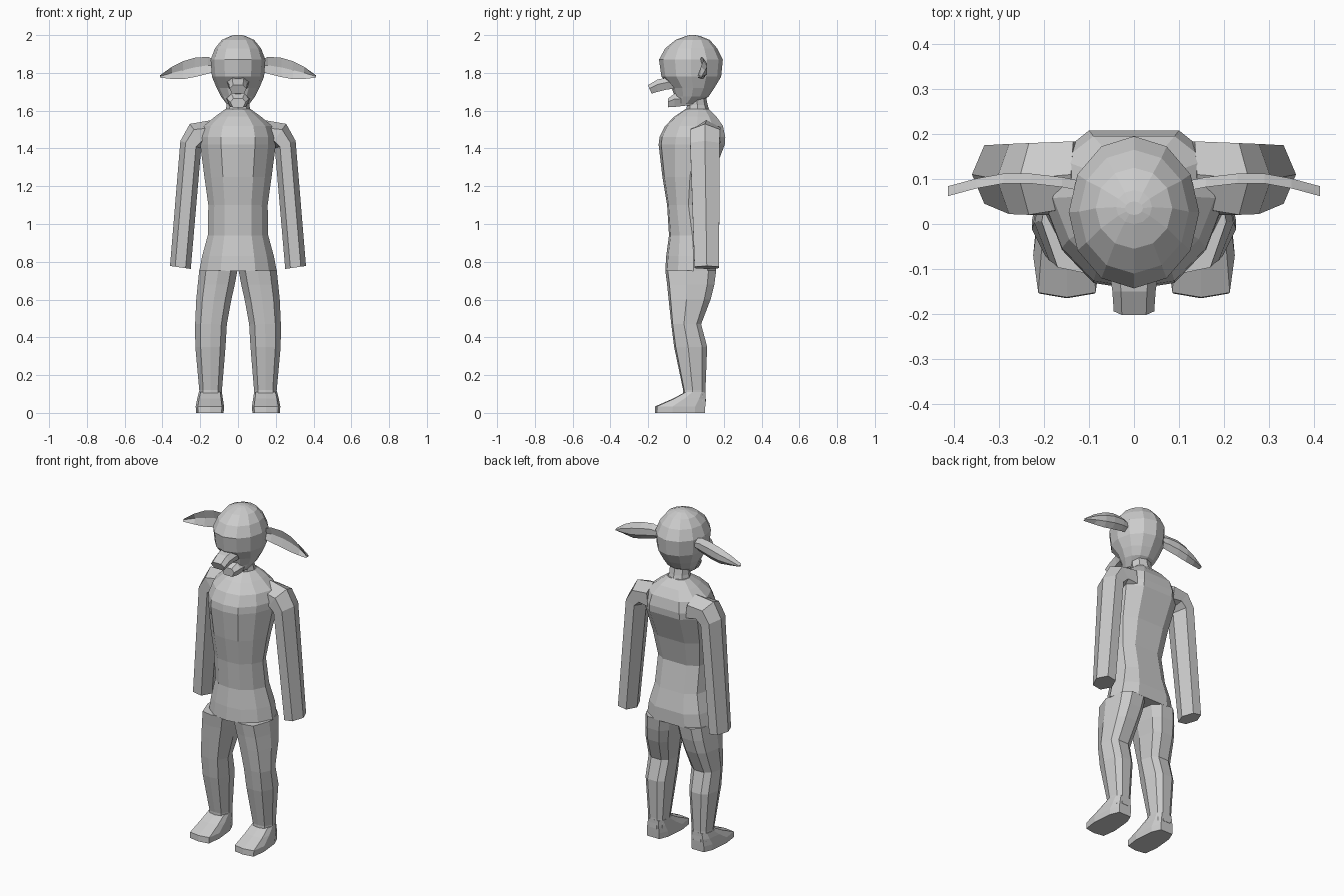
import bpy, bmesh
from math import cos, sin, pi
from mathutils import Vector


def loft(name, rings, mirror=False):
    """Skin a list of equal-length point rings, cap both ends, flat shaded."""
    bm = bmesh.new()
    rows = [[bm.verts.new(p) for p in r] for r in rings]
    n = len(rows[0])
    for a, b in zip(rows, rows[1:]):
        for i in range(n):
            j = (i + 1) % n
            bm.faces.new((a[i], a[j], b[j], b[i]))
    bm.faces.new(rows[0])
    bm.faces.new(rows[-1])
    bmesh.ops.recalc_face_normals(bm, faces=bm.faces)
    me = bpy.data.meshes.new(name)
    bm.to_mesh(me)
    bm.free()
    ob = bpy.data.objects.new(name, me)
    bpy.context.collection.objects.link(ob)
    if mirror:
        ob.modifiers.new("mirror", "MIRROR")
    return ob


def level(section, z, cx, hx, yf, yb):
    """Horizontal ring: unit section scaled to half width and front/back limits."""
    cy, hy = (yf + yb) / 2, (yb - yf) / 2
    return [(cx + hx * u, cy + hy * v, z) for u, v in section]


def full(half):
    """Mirror a half section (front centre to back centre) into a closed one."""
    return half + [(-u, v) for u, v in reversed(half) if u > 0]


def circle(n):
    return [(sin(2 * pi * i / n), -cos(2 * pi * i / n)) for i in range(n)]


# torso: z, half width, front y, back y
body = full([(0, -1), (.45, -.92), (.8, -.5), (1, .1), (.88, .65), (.5, 1), (0, 1)])
loft("torso", [level(body, z, 0, hx, yf, yb) for z, hx, yf, yb in [
    (.75, .205, -.11, .16), (.83, .19, -.105, .16), (.94, .16, -.09, .135),
    (1.10, .157, -.10, .105), (1.25, .178, -.125, .14), (1.42, .20, -.145, .205),
    (1.46, .20, -.14, .208), (1.52, .18, -.11, .195), (1.57, .12, -.06, .16),
    (1.61, .065, 0, .12)]])

# legs: z, centre x, half width, front y, back y
limb = full([(0, -1), (.65, -.9), (1, -.15), (.8, .7), (.4, 1)])
loft("leg", [level(limb, *r) for r in [
    (.06, .147, .06, -.015, .105), (.12, .145, .06, -.015, .103),
    (.35, .146, .08, -.063, .112), (.47, .143, .084, -.078, .08),
    (.60, .128, .093, -.092, .13), (.68, .115, .098, -.10, .15),
    (.755, .104, .101, -.11, .16)]], True)

# feet, narrowing toward the heel
shoe = full([(0, -1), (.85, -.92), (1, -.3), (.85, .6), (.55, 1)])
loft("foot", [level(shoe, *r) for r in [
    (0, .149, .073, -.165, .10), (.035, .149, .075, -.163, .102),
    (.075, .148, .068, -.07, .104), (.11, .146, .061, -.005, .104)]], True)


# arms: six-sided, turning from the shoulder downward
def hexagon(c, ux, uz, vy):
    return [Vector(c) + Vector((ux * cos(k * pi / 3), vy * sin(k * pi / 3), uz * cos(k * pi / 3)))
            for k in range(6)]


loft("arm", [hexagon((.13, .11, 1.47), .01, .08, .085),
             hexagon((.212, .10, 1.47), .043, .06, .092),
             hexagon((.25, .10, 1.42), .055, .02, .09),
             hexagon((.305, .11, .77), .055, .008, .075)], True)

# neck
loft("neck", [level(circle(8), 1.58, 0, .07, 0, .13),
              level(circle(8), 1.63, 0, .06, .005, .115),
              level(circle(8), 1.70, 0, .06, .01, .10)])

# head
loft("head", [level(circle(12), z, 0, hx, yf, yb) for z, hx, yf, yb in [
    (1.635, .06, -.055, .06), (1.675, .09, -.06, .12), (1.72, .113, -.075, .15),
    (1.78, .138, -.13, .186), (1.87, .145, -.143, .195), (1.93, .122, -.11, .165),
    (1.975, .085, -.055, .125), (1.995, .04, 0, .075), (2.0, .02, .02, .05)]])

# muzzle and lower jaw: y, half width, bottom z, top z
snout = [(-.6, 1), (.6, 1), (1, .2), (.7, -1), (-.7, -1), (-1, .2)]


def upright(y, hx, z0, z1, lean=0):
    return [(hx * u, y + lean * v, (z0 + z1) / 2 + (z1 - z0) / 2 * v) for u, v in snout]


loft("muzzle", [upright(-.03, .075, 1.72, 1.80), upright(-.10, .055, 1.712, 1.775),
                upright(-.15, .048, 1.70, 1.765), upright(-.192, .045, 1.69, 1.735, -.01)])
loft("jaw", [upright(.03, .07, 1.63, 1.69), upright(-.06, .058, 1.62, 1.69),
             upright(-.095, .04, 1.618, 1.665)])

# ears: thin cupped leaves; x, bottom z, top z, y
loft("ear", [[(x, y - .008, z1), (x, y + .004, (z0 + z1) / 2), (x, y - .008, z0),
              (x, y + .014, (z0 * .7 + z1 * .3)), (x, y + .014, (z0 * .3 + z1 * .7))]
             for x, z0, z1, y in [
    (.11, 1.81, 1.865, .08), (.16, 1.795, 1.885, .09), (.23, 1.778, 1.88, .098),
    (.29, 1.767, 1.862, .098), (.35, 1.768, 1.832, .087), (.413, 1.775, 1.787, .07)]], True)
